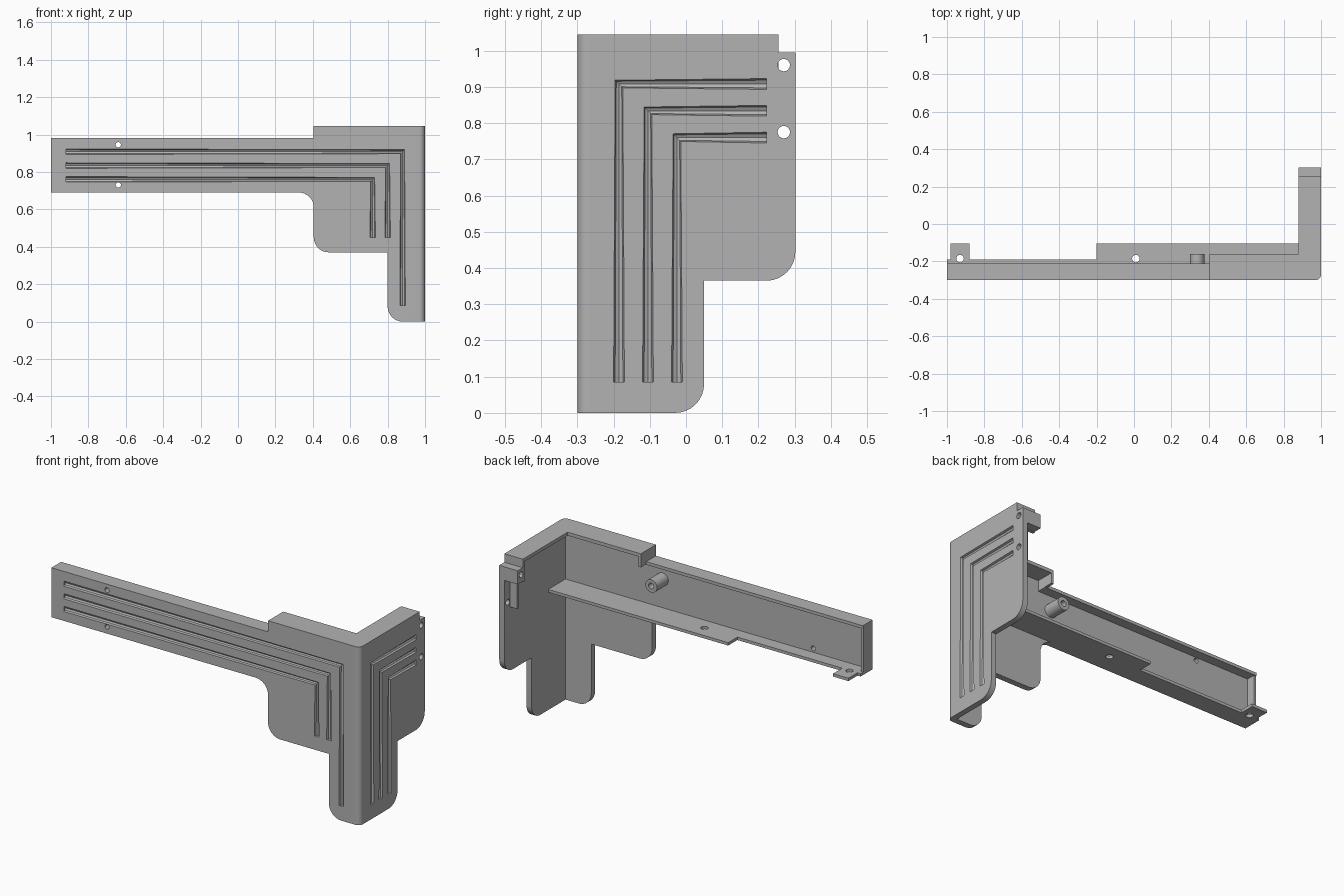
import bpy, bmesh, math
from mathutils import Vector

cube = bpy.data.objects.get("Cube")
if cube:
    bpy.data.objects.remove(cube)

grey = bpy.data.materials.new("neutral grey")
grey.use_nodes = True
grey.diffuse_color = (0.45, 0.45, 0.45, 1)
grey.node_tree.nodes["Principled BSDF"].inputs["Base Color"].default_value = grey.diffuse_color

PLACE = {"x": lambda a, b, d: (d, a, b),
         "y": lambda a, b, d: (a, d, b),
         "z": lambda a, b, d: (a, b, d)}


def rounded(points, steps=8):
    """Outline from (a, b) or (a, b, radius) corners, all at right angles."""
    out = []
    for i, p in enumerate(points):
        c = Vector(p[:2])
        if len(p) == 2:
            out.append(c)
            continue
        u = (Vector(points[i - 1][:2]) - c).normalized() * p[2]
        v = (Vector(points[(i + 1) % len(points)][:2]) - c).normalized() * p[2]
        for k in range(steps + 1):
            t = k / steps * math.pi / 2
            out.append(c + u * (1 - math.sin(t)) + v * (1 - math.cos(t)))
    return out


def add_object(name, bm):
    bmesh.ops.recalc_face_normals(bm, faces=bm.faces)
    mesh = bpy.data.meshes.new(name)
    bm.to_mesh(mesh)
    bm.free()
    mesh.materials.append(grey)
    obj = bpy.data.objects.new(name, mesh)
    bpy.context.collection.objects.link(obj)
    return obj


def prism(name, axis, points, lo, hi, round_edge=None):
    bm = bmesh.new()
    place = PLACE[axis]
    base = bm.faces.new([bm.verts.new(place(a, b, lo)) for a, b in rounded(points)])
    ext = bmesh.ops.extrude_face_region(bm, geom=[base])
    shift = Vector(place(0, 0, hi - lo))
    bmesh.ops.translate(bm, vec=shift, verts=[g for g in ext["geom"] if isinstance(g, bmesh.types.BMVert)])
    if round_edge:
        edges = [e for e in bm.edges if all(round_edge(v.co) for v in e.verts)]
        bmesh.ops.bevel(bm, geom=edges, offset=0.03, segments=6, profile=0.5, affect="EDGES")
    return add_object(name, bm)


def box(name, x, y, z):
    return prism(name, "z", [(x[0], y[0]), (x[1], y[0]), (x[1], y[1]), (x[0], y[1])], *z)


def cylinder(name, axis, a, b, r, lo, hi):
    ring = [(a + r * math.cos(k * math.tau / 24), b + r * math.sin(k * math.tau / 24)) for k in range(24)]
    return prism(name, axis, ring, lo, hi)


def groove(name, axis, depth, path, radius=0.015):
    """Half-round channel swept along a bent path on a panel face."""
    curve = bpy.data.curves.new(name, "CURVE")
    curve.dimensions = "3D"
    curve.bevel_depth = radius
    curve.bevel_resolution = 2
    curve.use_fill_caps = True
    spline = curve.splines.new("POLY")
    spline.points.add(len(path) - 1)
    for point, (a, b) in zip(spline.points, path):
        point.co = (*PLACE[axis](a, b, depth), 1)
    temp = bpy.data.objects.new(name, curve)
    bpy.context.collection.objects.link(temp)
    bpy.context.view_layer.update()
    mesh = bpy.data.meshes.new_from_object(temp.evaluated_get(bpy.context.evaluated_depsgraph_get()))
    bpy.data.objects.remove(temp)
    bm = bmesh.new()
    bm.from_mesh(mesh)
    bmesh.ops.remove_doubles(bm, verts=bm.verts, dist=0.0001)
    return add_object(name, bm)


def cut(obj, cutters):
    for c in cutters:
        mod = obj.modifiers.new(c.name, "BOOLEAN")
        mod.operation = "DIFFERENCE"
        mod.solver = "EXACT"
        mod.object = c
    bpy.context.view_layer.update()
    mesh = bpy.data.meshes.new_from_object(obj.evaluated_get(bpy.context.evaluated_depsgraph_get()))
    obj.modifiers.clear()
    obj.data = mesh
    for c in cutters:
        bpy.data.objects.remove(c)


parts = []

# Front panel: long arm, corner block and leg
front = prism("front_panel", "y", [
    (-1, 0.69), (0.405, 0.69, 0.08), (0.405, 0.37, 0.08), (0.8, 0.37), (0.8, 0, 0.08),
    (1, 0), (1, 1.035), (0.405, 1.035), (0.405, 0.97), (-1, 0.97)], -0.3, -0.265,
    lambda co: co.x > 0.99 and co.y < -0.29)
cutters = [groove("front_groove", "y", -0.3, [(-0.92, z), (x, z), (x, end)])
           for z, x, end in ((0.908, 0.88, 0.085), (0.834, 0.8, 0.45), (0.76, 0.72, 0.45))]
cutters += [cylinder("screw_hole", "y", -0.64, z, 0.014, -0.4, -0.2) for z in (0.73, 0.945)]
cut(front, cutters)
parts.append(front)

# Side panel with its own leg
side = prism("side_panel", "x", [
    (-0.27, 0), (0.05, 0, 0.08), (0.05, 0.365), (0.302, 0.365, 0.08),
    (0.302, 0.995), (0.255, 0.995), (0.255, 1.035), (-0.27, 1.035)], 0.967, 1)
cutters = [groove("side_groove", "x", 1, [(0.222, z), (y, z), (y, 0.085)])
           for z, y in ((0.908, -0.185), (0.834, -0.105), (0.76, -0.025))]
cutters += [cylinder("side_hole", "x", 0.27, z, 0.017, 0.9, 1.1) for z in (0.775, 0.96)]
cut(side, cutters)
parts.append(side)

# Top flanges and the walls that close their ends
parts.append(prism("corner_top_flange", "z", [
    (0.405, -0.3), (1, -0.3, 0.03), (1, 0.255), (0.88, 0.255), (0.88, -0.16), (0.405, -0.16)],
    1.025, 1.045))
parts += [
    box("arm_top_flange", (-1, 0.42), (-0.3, -0.21), (0.962, 0.98)),
    box("arm_end_wall", (-1, -0.985), (-0.28, -0.215), (0.7, 0.97)),
    box("corner_step_wall", (0.405, 0.42), (-0.29, -0.16), (0.965, 1.035)),
    box("side_end_wall", (0.88, 0.98), (0.24, 0.255), (0.91, 1.035)),
    box("side_rib", (0.92, 0.98), (0.235, 0.25), (0.74, 0.93)),
]

# Fixing block at the upper rear of the side panel
block = box("side_fixing_block", (0.88, 0.975), (0.245, 0.302), (0.915, 0.995))
cut(block, [cylinder("block_hole", "x", 0.27, 0.96, 0.017, 0.8, 1.1)])
parts.append(block)

# Lower flange with stepped rear edge and screw holes
lower = prism("lower_flange", "z", [
    (-1, -0.28), (0.98, -0.28), (0.98, -0.105), (-0.2, -0.105), (-0.2, -0.19),
    (-0.88, -0.19), (-0.88, -0.105), (-0.98, -0.105), (-0.98, -0.19), (-1, -0.19)], 0.69, 0.707)
cut(lower, [cylinder("flange_hole", "z", x, -0.185, 0.02, 0.6, 0.8) for x in (-0.93, 0.01)])
parts.append(lower)

# Hollow screw boss behind the arm
boss = cylinder("screw_boss", "y", 0.338, 0.874, 0.038, -0.275, -0.16)
cut(boss, [cylinder("boss_bore", "y", 0.338, 0.874, 0.017, -0.255, -0.1)])
parts.append(boss)

# Smooth the curved faces while keeping corners crisp
bpy.ops.object.select_all(action="DESELECT")
for obj in parts:
    obj.select_set(True)
bpy.context.view_layer.objects.active = front
bpy.ops.object.shade_smooth_by_angle(angle=math.radians(32))
